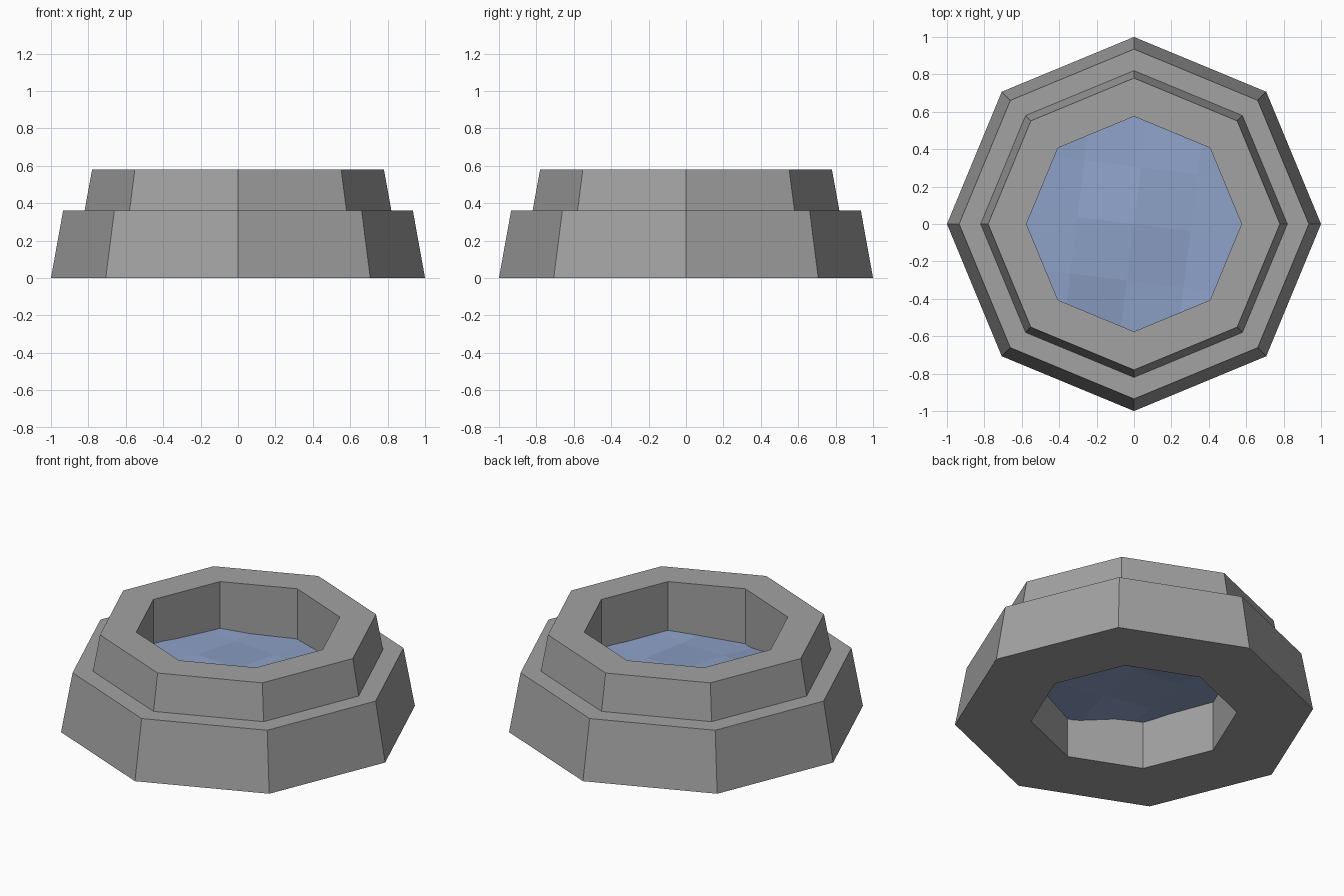
import bpy, bmesh, math
from mathutils import Matrix

cube = bpy.data.objects.get("Cube")
if cube:
    bpy.data.objects.remove(cube, do_unlink=True)


def material(name, colour):
    mat = bpy.data.materials.new(name)
    mat.use_nodes = True
    mat.diffuse_color = colour
    mat.node_tree.nodes["Principled BSDF"].inputs["Base Color"].default_value = colour
    return mat


def add_object(name, bm, mat):
    bmesh.ops.recalc_face_normals(bm, faces=bm.faces)
    mesh = bpy.data.meshes.new(name)
    bm.to_mesh(mesh)
    bm.free()
    mesh.materials.append(mat)
    obj = bpy.data.objects.new(name, mesh)
    bpy.context.collection.objects.link(obj)
    return obj


stone = material("grey stone", (0.36, 0.36, 0.36, 1))
blue = material("water blue", (0.27, 0.36, 0.58, 1))

# Stepped eight-sided basin: closed profile (radius, height) turned about z
SIDES = 8
profile = [(1, 0), (0.935, 0.36), (0.82, 0.36), (0.78, 0.58), (0.575, 0.58), (0.575, 0)]
bm = bmesh.new()
rings = []
for k in range(SIDES):
    a = math.tau * k / SIDES
    rings.append([bm.verts.new((r * math.cos(a), r * math.sin(a), z)) for r, z in profile])
for k in range(SIDES):
    here, after = rings[k], rings[(k + 1) % SIDES]
    for i in range(len(profile)):
        j = (i + 1) % len(profile)
        bm.faces.new((here[i], after[i], after[j], here[j]))
add_object("stone_basin", bm, stone)

# Rippled water sheet whose edges are sunk into the basin wall
ripples = [
    (0.29, 0.29, 0.235, 0.27, 0.30),
    (0.31, 0.30, 0.285, 0.265, 0.295),
    (0.31, 0.30, 0.31, 0.28, 0.285),
    (0.31, 0.275, 0.29, 0.285, 0.27),
    (0.30, 0.28, 0.27, 0.28, 0.27),
]
STEP = 0.305
bm = bmesh.new()
grid = [[bm.verts.new(((i - 2) * STEP, (j - 2) * STEP, z)) for i, z in enumerate(row)]
        for j, row in enumerate(ripples)]
for j in range(4):
    for i in range(4):
        bm.faces.new((grid[j][i], grid[j][i + 1], grid[j + 1][i + 1], grid[j + 1][i]))
bm.transform(Matrix.Rotation(math.radians(-7.2), 4, 'Z'))
add_object("water_surface", bm, blue)
